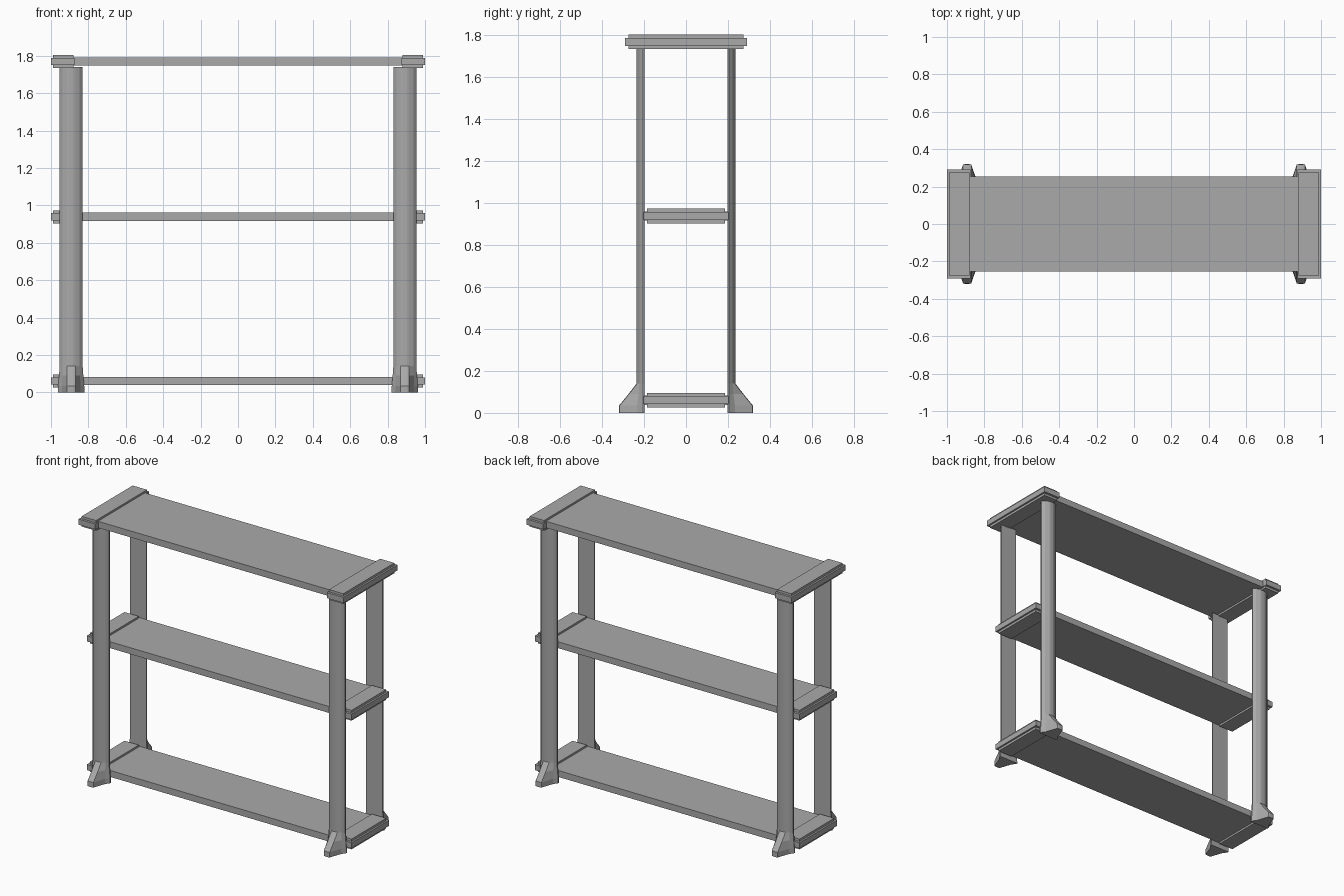
import bpy, bmesh

cube = bpy.data.objects.get("Cube")
if cube:
    bpy.data.objects.remove(cube, do_unlink=True)

grey = bpy.data.materials.new("plain grey")
grey.use_nodes = True
colour = (0.4, 0.4, 0.4, 1)
grey.diffuse_color = colour
grey.node_tree.nodes["Principled BSDF"].inputs["Base Color"].default_value = colour


def finish(bm, name):
    bmesh.ops.recalc_face_normals(bm, faces=bm.faces)
    mesh = bpy.data.meshes.new(name)
    bm.to_mesh(mesh)
    bm.free()
    mesh.materials.append(grey)
    obj = bpy.data.objects.new(name, mesh)
    bpy.context.collection.objects.link(obj)
    return obj


def box(name, x0, x1, y, z0, z1):
    """Box centred on y = 0 with half depth y."""
    bm = bmesh.new()
    bmesh.ops.create_cube(bm, size=1)
    for v in bm.verts:
        v.co = (x0 if v.co.x < 0 else x1, v.co.y * 2 * y, z0 if v.co.z < 0 else z1)
    return finish(bm, name)


def loft(name, sections, sx, sy):
    """Join equal-sized outlines at rising heights into a closed solid."""
    bm = bmesh.new()
    rings = [[bm.verts.new((sx * (POST_X + x), sy * y, z)) for x, y in pts]
             for z, pts in sections]
    n = len(rings[0])
    for low, high in zip(rings, rings[1:]):
        for i in range(n):
            j = (i + 1) % n
            bm.faces.new((low[i], low[j], high[j], high[i]))
    bm.faces.new(rings[0])
    bm.faces.new(rings[-1])
    return finish(bm, name)


def outline(half_width, rib, shoulder, front):
    """Flat-backed post section with rounded shoulders and a raised rib."""
    half = [(half_width, 0.197), (half_width, 0.206),
            ((half_width + rib) / 2 + 0.004, shoulder), (rib, front - 0.003),
            (rib * 0.5, front)]
    return half + [(-x, y) for x, y in reversed(half)]


POST_X = 0.892

# Shelves with stepped end caps
for label, middle, depth, cap in (("bottom", 0.0605, 0.197, 0.203),
                                  ("middle", 0.939, 0.197, 0.203),
                                  ("top", 1.769, 0.254, 0.291)):
    box(label + "_shelf", -0.9, 0.9, depth, middle - 0.022, middle + 0.022)
    for side, s in (("left", 1), ("right", -1)):
        name = f"{label}_{side}_cap"
        box(name + "_band", *sorted((s * 0.875, s)), cap, middle - 0.019, middle + 0.019)
        box(name + "_plate", *sorted((s * 0.88, s * 0.988)), cap - 0.016,
            middle - 0.035, middle + 0.035)

# Posts flaring into feet
shaft = outline(0.0615, 0.022, 0.222, 0.236)
sections = [(0, outline(0.071, 0.022, 0.235, 0.32)),
            (0.035, outline(0.07, 0.022, 0.233, 0.319)),
            (0.09, outline(0.065, 0.022, 0.226, 0.274)),
            (0.14, shaft), (1.74, shaft)]
for side, sx in (("left", 1), ("right", -1)):
    for end, sy in (("front", -1), ("back", 1)):
        loft(f"{end}_{side}_post", sections, sx, sy)
